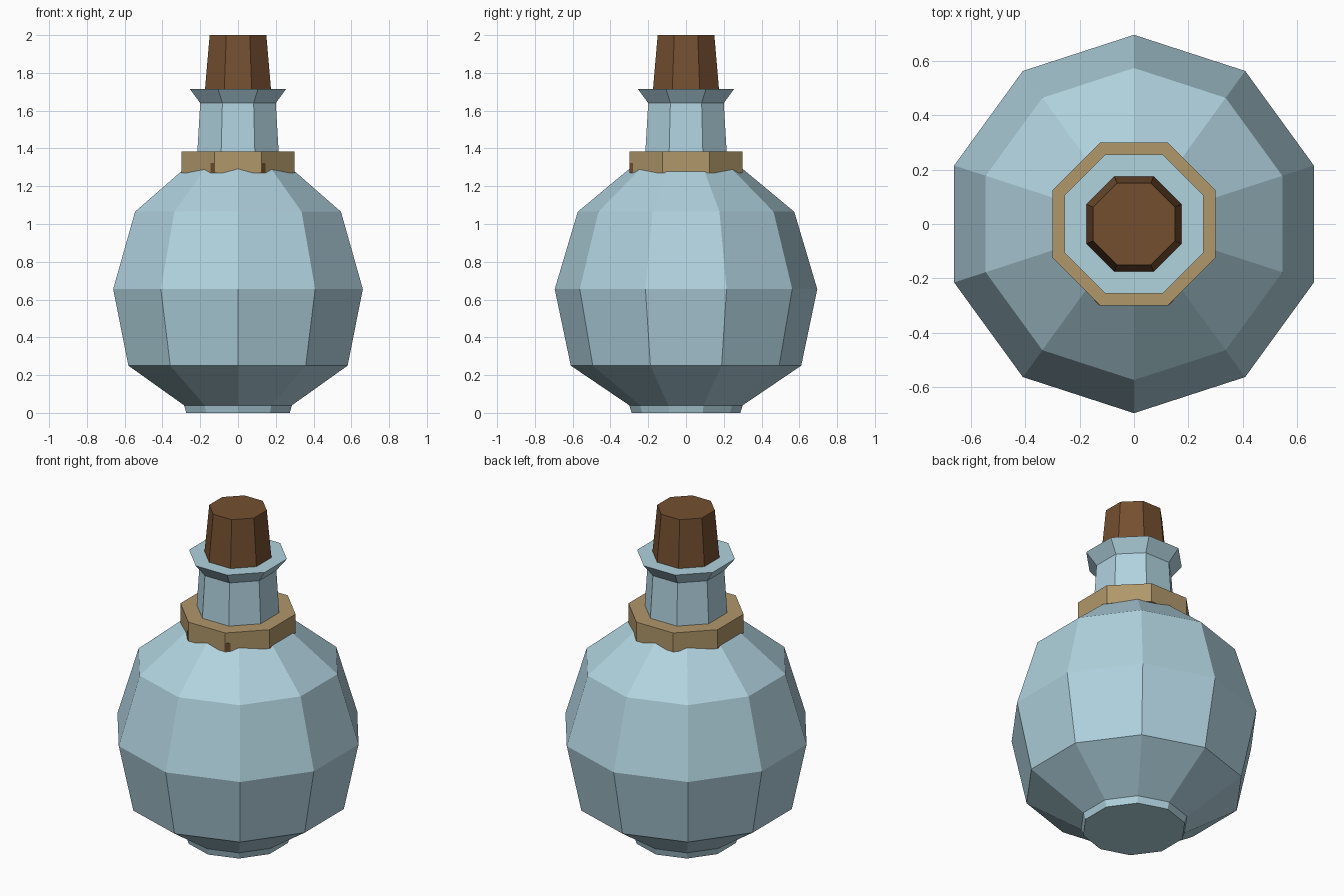
import bpy
import bmesh
from math import cos, sin, pi, radians
from mathutils import Matrix

default = bpy.data.objects.get("Cube")
if default:
    bpy.data.objects.remove(default, do_unlink=True)


def make_material(name, srgb):
    """Flat colour from 8-bit sRGB, stored as linear."""
    linear = [((c / 255 + 0.055) / 1.055) ** 2.4 for c in srgb] + [1.0]
    mat = bpy.data.materials.new(name)
    mat.use_nodes = True
    mat.diffuse_color = linear
    mat.node_tree.nodes["Principled BSDF"].inputs["Base Color"].default_value = linear
    return mat


def finish(name, bm, mat):
    bmesh.ops.recalc_face_normals(bm, faces=bm.faces)
    mesh = bpy.data.meshes.new(name)
    bm.to_mesh(mesh)
    bm.free()
    mesh.materials.append(mat)
    obj = bpy.data.objects.new(name, mesh)
    bpy.context.collection.objects.link(obj)
    return obj


def lathe(name, profile, sides, start, mat):
    """Faceted solid from (corner radius, height) rings, capped at both ends."""
    bm = bmesh.new()
    angles = [start + 2 * pi * i / sides for i in range(sides)]
    rings = [[bm.verts.new((r * cos(a), r * sin(a), z)) for a in angles]
             for r, z in profile]
    for low, high in zip(rings, rings[1:]):
        for i in range(sides):
            j = (i + 1) % sides
            bm.faces.new((low[i], low[j], high[j], high[i]))
    bm.faces.new(rings[0][::-1])
    bm.faces.new(rings[-1])
    return finish(name, bm, mat)


def octagon(name, profile, mat):
    """Eight-sided lathe whose flat sides face the axes; radii are to the flats."""
    return lathe(name, [(r / cos(pi / 8), z) for r, z in profile], 8, pi / 8, mat)


glass = make_material("pale_blue_glass", (176, 210, 222))
cord = make_material("tan_cord", (176, 151, 106))
cork = make_material("brown_cork", (116, 79, 48))

# Ten-sided round flask with a small foot
lathe("flask_body", [(0.288, 0), (0.30, 0.04), (0.61, 0.25), (0.695, 0.655),
                     (0.573, 1.065), (0.23, 1.35)], 10, pi / 2, glass)

# Neck with flared lip
octagon("flask_neck", [(0.22, 1.30), (0.20, 1.64), (0.255, 1.715)], glass)

# Band wrapped around the base of the neck
octagon("neck_band", [(0.30, 1.27), (0.30, 1.385)], cord)

# Tapered stopper
octagon("stopper", [(0.175, 1.71), (0.15, 2.0)], cork)

# Small marks at the two front corners of the band
for side, label in ((1, "left"), (-1, "right")):
    bm = bmesh.new()
    place = (Matrix.Translation((side * 0.135, -0.289, 1.297))
             @ Matrix.Rotation(side * radians(45), 4, "Z")
             @ Matrix.Diagonal((0.026, 0.004, 0.05, 1)))
    bmesh.ops.create_cube(bm, size=1, matrix=place)
    finish("band_mark_" + label, bm, cork)
